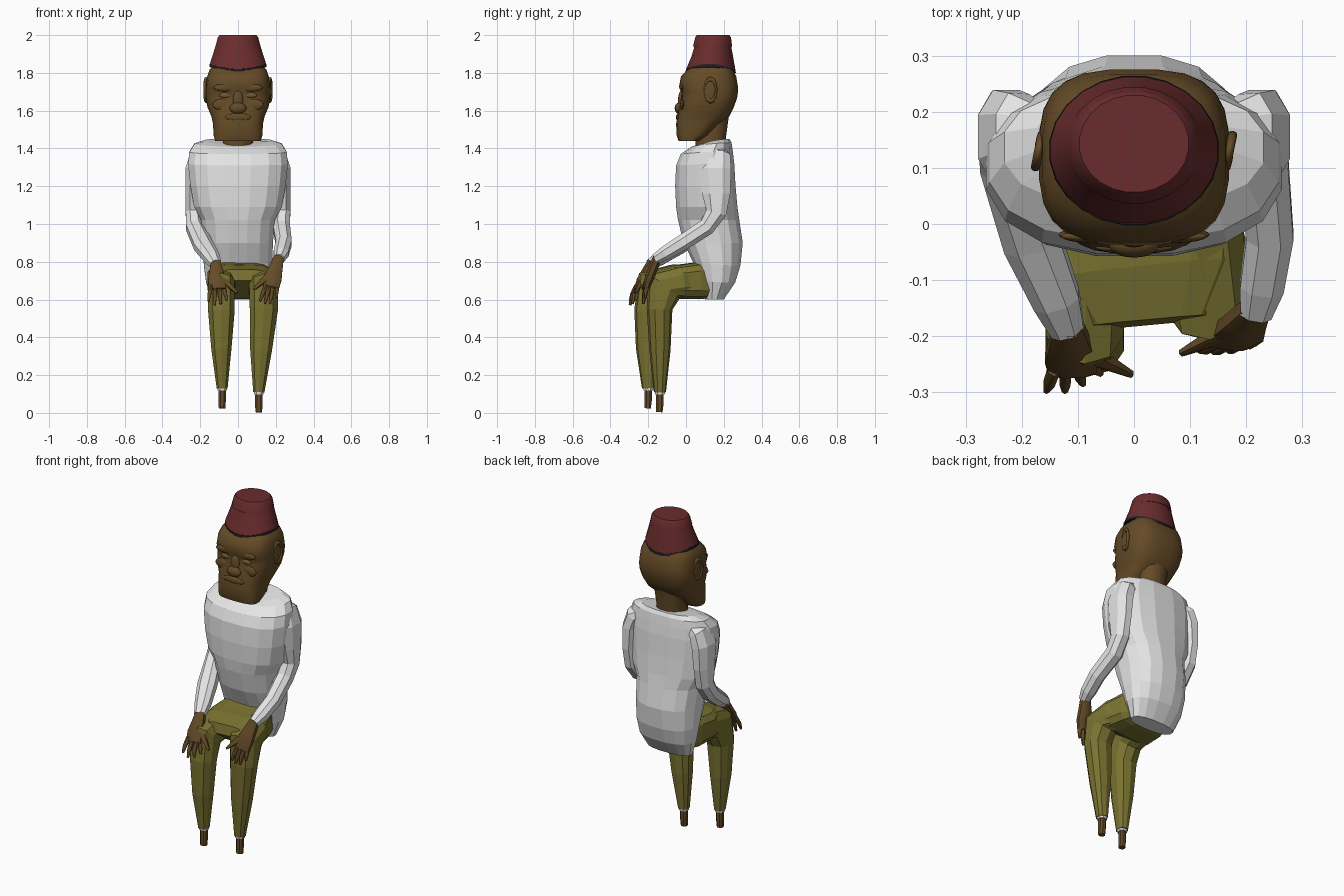
import bpy, bmesh, math
from mathutils import Vector

old = bpy.data.objects.get("Cube")
if old:
    bpy.data.objects.remove(old, do_unlink=True)


def material(name, r, g, b):
    m = bpy.data.materials.new(name)
    m.use_nodes = True
    m.diffuse_color = (r, g, b, 1)
    bsdf = m.node_tree.nodes["Principled BSDF"]
    bsdf.inputs["Base Color"].default_value = (r, g, b, 1)
    bsdf.inputs["Roughness"].default_value = 0.8
    return m


SKIN = material("brown skin", 0.13, 0.07, 0.02)
EYE = material("tan eye", 0.17, 0.1, 0.04)
SHIRT = material("white cloth", 0.78, 0.78, 0.78)
PANTS = material("olive cloth", 0.195, 0.172, 0.031)
HAT = material("red felt", 0.145, 0.025, 0.026)
TRIM = material("dark trim", 0.015, 0.015, 0.02)


def skin_rings(name, rings, mat, smooth=None):
    """Join rings of points into a closed, capped skin."""
    bm = bmesh.new()
    loops = [[bm.verts.new(p) for p in ring] for ring in rings]
    n = len(loops[0])
    for a, b in zip(loops, loops[1:]):
        for i in range(n):
            j = (i + 1) % n
            bm.faces.new((a[i], a[j], b[j], b[i]))
    bm.faces.new(loops[0])
    bm.faces.new(loops[-1])
    bmesh.ops.recalc_face_normals(bm, faces=bm.faces)
    me = bpy.data.meshes.new(name)
    bm.to_mesh(me)
    bm.free()
    me.materials.append(mat)
    ob = bpy.data.objects.new(name, me)
    bpy.context.collection.objects.link(ob)
    if smooth:
        finish(ob, smooth)
    return ob


def finish(ob, angle):
    bpy.ops.object.select_all(action='DESELECT')
    ob.select_set(True)
    bpy.context.view_layer.objects.active = ob
    bpy.ops.object.shade_smooth_by_angle(angle=math.radians(angle))


def rounded(i, n, power):
    """Point on a unit superellipse."""
    t = math.tau * (i + 0.5) / n
    c, s = math.cos(t), math.sin(t)
    return (math.copysign(abs(c) ** (2 / power), c),
            math.copysign(abs(s) ** (2 / power), s))


def loft(name, sections, mat, n=16, power=2.0, wave=0, smooth=None):
    """Sections: z at front, z at back, half width, front y, back y."""
    rings = []
    for zf, zb, hx, yf, yb in sections:
        ring = []
        for i in range(n):
            u, v = rounded(i, n, power)
            k = ((1 - v) / 2) ** 2
            ring.append((hx * u, (yf + yb) / 2 + v * (yb - yf) / 2,
                         zb + (zf - zb) * k - wave * v * v))
        rings.append(ring)
    return skin_rings(name, rings, mat, smooth)


def tube(name, path, mat, n=8, power=2.3, smooth=None):
    """Path: x, y, z, half width, half depth."""
    pts = [Vector(p[:3]) for p in path]
    rings = []
    for k, (p, row) in enumerate(zip(pts, path)):
        t = (pts[min(k + 1, len(pts) - 1)] - pts[max(k - 1, 0)]).normalized()
        side = Vector((1, 0, 0))
        side = (side - t * side.dot(t)).normalized()
        up = t.cross(side)
        rings.append([p + side * row[3] * u + up * row[4] * v
                      for u, v in (rounded(i, n, power) for i in range(n))])
    return skin_rings(name, rings, mat, smooth)


def ball(name, loc, size, mat):
    bpy.ops.mesh.primitive_uv_sphere_add(segments=16, ring_count=10, radius=1,
                                         location=loc)
    ob = bpy.context.object
    ob.name = name
    ob.scale = size
    ob.data.materials.append(mat)
    finish(ob, 60)


# Head and neck
loft("head", [(z, z, hx, yf, yb) for z, hx, yf, yb in (
    (1.44, .122, -.04, .07), (1.47, .13, -.05, .12), (1.53, .133, -.053, .18),
    (1.57, .142, -.046, .23), (1.62, .163, -.036, .255), (1.67, .17, -.025, .272),
    (1.70, .17, -.025, .276), (1.725, .17, -.038, .276), (1.78, .164, -.028, .267),
    (1.815, .152, .003, .25), (1.85, .12, .05, .22))],
    SKIN, n=24, power=3, smooth=45)
tube("neck", [(0, .13, 1.40, .085, .08), (0, .13, 1.47, .08, .085),
              (0, .14, 1.58, .09, .09)], SKIN, n=12, smooth=45)

# Face
ball("nose_bridge", (0, -.026, 1.655), (.028, .016, .05), SKIN)
ball("nose_tip", (0, -.036, 1.613), (.045, .024, .03), SKIN)
ball("upper_lip", (0, -.042, 1.565), (.07, .011, .02), SKIN)
for s, side in ((1, "left"), (-1, "right")):
    ball(side + "_brow", (s * .07, -.022, 1.722), (.06, .012, .02), SKIN)
    ball(side + "_cheek", (s * .085, -.019, 1.632), (.05, .012, .03), SKIN)
    ball(side + "_eye", (s * .068, -.019, 1.682), (.032, .009, .014), EYE)
    ball(side + "_ear", (s * .165, .13, 1.70), (.012, .036, .062), SKIN)
    bpy.ops.mesh.primitive_torus_add(
        major_radius=.038, minor_radius=.008, major_segments=20, minor_segments=8,
        location=(s * .17, .13, 1.71), rotation=(.2, math.pi / 2, 0))
    rim = bpy.context.object
    rim.name = side + "_ear_rim"
    rim.scale = (1.5, .8, 1)
    rim.data.materials.append(SKIN)
    finish(rim, 60)

# Tapered hat with a dark lower edge
loft("hat", [(1.853, 1.846, .15, 0, .263), (1.92, 1.92, .127, .028, .25),
             (1.985, 1.985, .108, .048, .238)], HAT, n=24, wave=.033, smooth=40)
loft("hat_crown", [(1.94, 1.94, .12, .036, .245), (1.988, 1.988, .108, .048, .239),
                   (2.0, 2.0, .098, .056, .23)], HAT, n=24, smooth=40)
loft("hat_trim", [(1.838, 1.831, .152, -.003, .265), (1.853, 1.846, .151, -.002, .264)],
     TRIM, n=24, wave=.033)

# Shirt body, with broad shoulders that run into the sleeves
loft("shirt", [(.60, .60, .14, .10, .20), (.70, .69, .172, .07, .262),
               (.80, .78, .184, .035, .29), (.90, .90, .188, -.015, .303),
               (1.02, 1.02, .198, -.045, .285), (1.09, 1.09, .236, -.055, .275),
               (1.2, 1.2, .256, -.06, .265), (1.31, 1.32, .268, -.055, .258),
               (1.37, 1.385, .262, -.03, .25), (1.41, 1.43, .235, .03, .243),
               (1.42, 1.45, .175, .07, .232)],
     SHIRT, n=16, power=2.4)

# Sleeves
forearms = {1: ((.242, -.02, .90, .045, .045), (.228, -.11, .845, .042, .04),
                (.217, -.16, .815, .03, .03)),
            -1: ((-.182, -.03, .885, .055, .045), (-.138, -.135, .82, .045, .04),
                 (-.118, -.19, .785, .032, .03))}
for s, side in ((1, "left"), (-1, "right")):
    upper = [(s * x, y, z, a, b) for x, y, z, a, b in (
        (.16, .165, 1.395, .03, .045), (.205, .16, 1.365, .052, .078),
        (.228, .155, 1.29, .054, .09), (.235, .16, 1.16, .046, .08),
        (.234, .16, 1.06, .046, .058), (.23, .11, .985, .048, .048))]
    tube(side + "_sleeve", upper + list(forearms[s]), SHIRT)

# Seat of the trousers
tube("trouser_seat", [(0, .15, .70, .13, .09), (.005, .07, .70, .16, .1),
                      (.012, -.03, .695, .178, .093), (.02, -.09, .715, .165, .07),
                      (.028, -.175, .73, .11, .03)],
     PANTS, n=12, power=4)

# Legs, socks and feet
legs = {
    "left": [(.085, .08, .70, .06, .085), (.115, -.03, .695, .085, .09),
             (.135, -.12, .67, .08, .108), (.137, -.14, .55, .078, .068),
             (.122, -.138, .33, .06, .056), (.11, -.138, .11, .031, .032)],
    "right": [(-.085, .08, .70, .06, .085), (-.085, -.06, .695, .08, .088),
              (-.088, -.17, .668, .072, .107), (-.088, -.2, .54, .073, .074),
              (-.088, -.203, .34, .056, .062), (-.084, -.2, .13, .03, .033)]}
for side, path in legs.items():
    tube(side + "_trouser_leg", path, PANTS, n=10)
    x, y, z = path[-1][:3]
    tube(side + "_sock", [(x, y, z + .02, .031, .032), (x, y, z - .012, .026, .027)], SHIRT)
    tube(side + "_foot", [(x, y, z + .01, .021, .021), (x, y, z - .06, .021, .021),
                          (x, y - .003, z - .106, .019, .018)], SKIN)


# Hands resting on the knees
def hand(side, wrist, palm, spread, reach, thumb):
    w, p, sp, r, th = (Vector(v) for v in (wrist, palm, spread, reach, thumb))
    knuckle = p + r * .35
    tube(side + "_palm", [(*w, .028, .026), (*w.lerp(p, .5), .038, .027),
                          (*p, .05, .026), (*knuckle, .046, .018)], SKIN, smooth=50)
    for k, length in enumerate((.8, .95, 1, .85)):
        off = sp * (k / 1.5 - 1)
        a = p + off * .75 + r * .2
        b = p + off + r * .65 * length
        c = p + off * 1.15 + r * length + Vector((0, .008, 0))
        tube(f"{side}_finger_{k + 1}", [(*a, .012, .014), (*b, .011, .012),
                                        (*c, .006, .007)], SKIN, n=6, smooth=60)
    base = w.lerp(p, .6)
    tube(side + "_thumb", [(*base, .022, .022), (*base.lerp(th, .55), .016, .016),
                           (*th, .007, .007)], SKIN, n=6, smooth=60)


hand("right", (-.118, -.18, .80), (-.112, -.238, .70), (-.042, -.012, 0),
     (.005, -.062, -.13), (-.005, -.268, .635))
hand("left", (.217, -.15, .825), (.185, -.195, .715), (.038, .005, .01),
     (-.03, -.04, -.14), (.085, -.23, .655))
